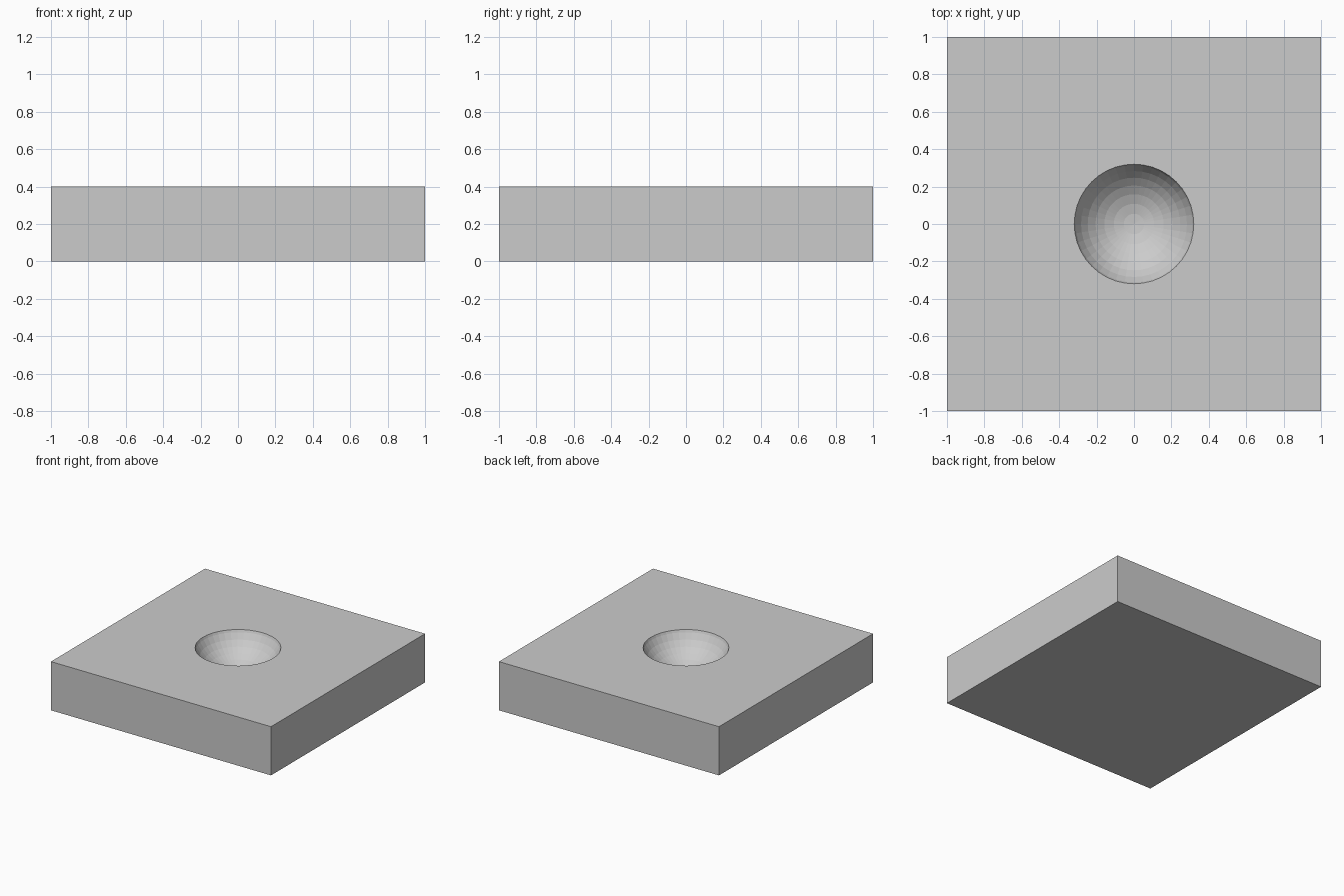
import bpy

if "Cube" in bpy.data.objects:
    bpy.data.objects.remove(bpy.data.objects["Cube"])

# Square slab
bpy.ops.mesh.primitive_cube_add(size=2, location=(0, 0, 0.2))
slab = bpy.context.object
slab.name = "slab"
slab.scale = (1, 1, 0.2)
bpy.ops.object.transform_apply(location=False, rotation=False, scale=True)

# Sphere that scoops the round bowl out of the top
bpy.ops.mesh.primitive_uv_sphere_add(segments=40, ring_count=20, radius=0.35,
                                     location=(0, 0, 0.54))
cutter = bpy.context.object
cutter.name = "bowl_cutter"

# Cut the bowl, then drop the cutter
cut = slab.modifiers.new("bowl", 'BOOLEAN')
cut.operation = 'DIFFERENCE'
cut.solver = 'EXACT'
cut.object = cutter
bpy.context.view_layer.objects.active = slab
bpy.ops.object.modifier_apply(modifier=cut.name)
bpy.data.objects.remove(cutter, do_unlink=True)
